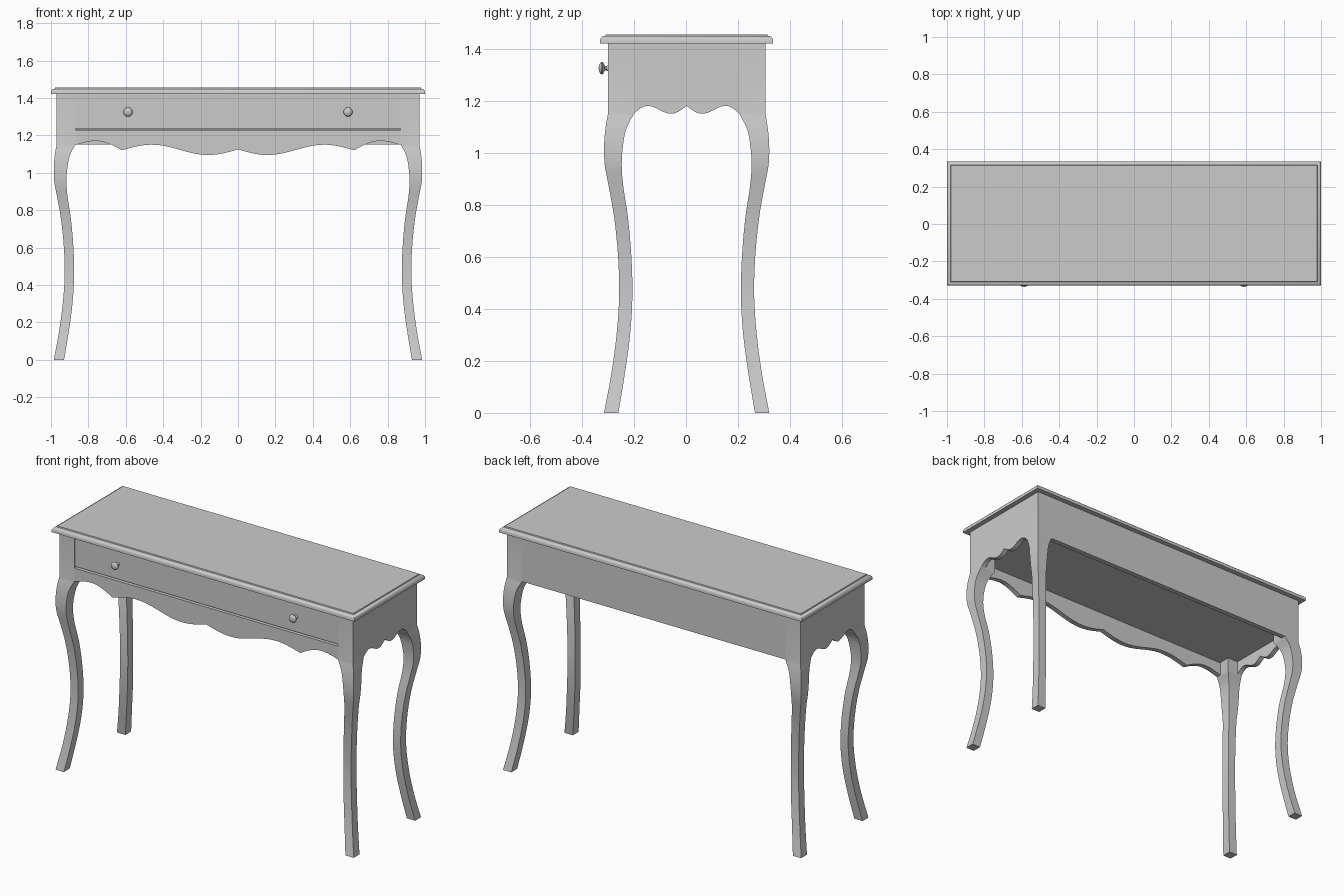
import bpy, bmesh, math
from mathutils import Vector

cube = bpy.data.objects.get("Cube")
if cube:
    bpy.data.objects.remove(cube, do_unlink=True)

grey = bpy.data.materials.new("plain grey")
grey.use_nodes = True
grey.diffuse_color = (0.6, 0.6, 0.6, 1)
grey.node_tree.nodes["Principled BSDF"].inputs["Base Color"].default_value = (0.6, 0.6, 0.6, 1)

YC = 0.0025            # depth centre of the carcass
HX, HY = 0.97, 0.3025  # carcass half width and half depth
POST = 0.1             # width of the corner posts
TOP = 1.42             # underside of the top
THICK = 0.03           # apron thickness


def finish(bm, name):
    bmesh.ops.recalc_face_normals(bm, faces=bm.faces)
    me = bpy.data.meshes.new(name)
    bm.to_mesh(me)
    bm.free()
    ob = bpy.data.objects.new(name, me)
    bpy.context.collection.objects.link(ob)
    me.materials.append(grey)
    bpy.ops.object.select_all(action='DESELECT')
    ob.select_set(True)
    bpy.context.view_layer.objects.active = ob
    bpy.ops.object.shade_smooth_by_angle(angle=math.radians(30))
    return ob


def loft(name, sections):
    """Skin a stack of rings that all have the same point count."""
    bm = bmesh.new()
    rings = [[bm.verts.new(p) for p in s] for s in sections]
    n = len(rings[0])
    for a, b in zip(rings, rings[1:]):
        for i in range(n):
            j = (i + 1) % n
            bm.faces.new((a[i], a[j], b[j], b[i]))
    bm.faces.new(rings[0])
    bm.faces.new(rings[-1])
    return finish(bm, name)


def rect(x0, x1, y0, y1, z):
    return [(x0, y0, z), (x1, y0, z), (x1, y1, z), (x0, y1, z)]


def box(name, x0, x1, y0, y1, z0, z1):
    return loft(name, [rect(x0, x1, y0, y1, z) for z in (z0, z1)])


def scallop(nodes, steps=10):
    """Half of a scalloped edge; each node is (offset, height, is_cusp)."""
    pts = []
    for (u0, z0, c0), (u1, z1, c1) in zip(nodes, nodes[1:]):
        for k in range(steps):
            t = k / steps
            if c0:
                s = math.sin(t * math.pi / 2)
            elif c1:
                s = 1 - math.cos(t * math.pi / 2)
            else:
                s = (1 - math.cos(t * math.pi)) / 2
            pts.append((u0 + (u1 - u0) * t, z0 + (z1 - z0) * s))
    pts.append(nodes[-1][:2])
    return pts


def apron(name, nodes, ztop, place, depth):
    """Board with a mirrored scalloped lower edge, extruded by depth."""
    half = scallop(nodes)
    end = half[-1][0]
    outline = [(-u, z) for u, z in reversed(half[1:])] + half + [(end, ztop), (-end, ztop)]
    bm = bmesh.new()
    face = bm.faces.new([bm.verts.new(place(u, z)) for u, z in outline])
    out = bmesh.ops.extrude_face_region(bm, geom=[face])
    moved = [v for v in out["geom"] if isinstance(v, bmesh.types.BMVert)]
    bmesh.ops.translate(bm, vec=Vector(depth), verts=moved)
    return finish(bm, name)


def smooth_rows(rows, steps=4):
    """Catmull-Rom interpolation through the rows."""
    res = []
    for i in range(len(rows) - 1):
        p = [Vector(rows[min(max(i + k, 0), len(rows) - 1)]) for k in (-1, 0, 1, 2)]
        for k in range(steps):
            t = k / steps
            res.append(0.5 * (2 * p[1] + (p[2] - p[0]) * t
                              + (2 * p[0] - 5 * p[1] + 4 * p[2] - p[3]) * t ** 2
                              + (3 * p[1] - p[0] - 3 * p[2] + p[3]) * t ** 3))
    return res + [Vector(rows[-1])]


# Top with a rounded edge and a small raised step
loft("table_top", [rect(i - 1, 1 - i, YC - 0.3325 + i, YC + 0.3325 - i, z) for z, i in (
    (TOP, 0), (1.435, 0), (1.441, 0.003), (1.446, 0.008), (1.449, 0.016),
    (1.449, 0.02), (1.455, 0.022))])

# Curved legs running up into the corner posts: height, outer x, inner x
leg_rows = smooth_rows([
    (0, 0.985, 0.93), (0.15, 0.957, 0.905), (0.3, 0.937, 0.885), (0.45, 0.927, 0.876),
    (0.6, 0.931, 0.88), (0.75, 0.946, 0.893), (0.87, 0.967, 0.911), (0.95, 0.982, 0.917),
    (1.02, 0.985, 0.913), (1.09, 0.98, 0.9), (1.15, HX, HX - POST)])
leg_rows.append(Vector((TOP, HX, HX - POST)))
for sx, side in ((1, "left"), (-1, "right")):
    for sy, end in ((-1, "front"), (1, "back")):
        shift = HX - HY
        loft(f"{end}_{side}_leg", [rect(sx * i, sx * o, YC + sy * (i - shift),
                                        YC + sy * (o - shift), z) for z, o, i in leg_rows])

# Front apron, side aprons and plain back
IX, IY = HX - POST, HY - POST
front_y = YC - HY
apron("front_apron", [(0, 1.125, True), (0.16, 1.095, False), (0.46, 1.15, False),
                      (0.62, 1.12, True), (0.76, 1.17, False), (IX, 1.148, True)],
      1.228, lambda u, z: (u, front_y, z), (0, THICK, 0))
for sx, side in ((1, "left"), (-1, "right")):
    apron(f"{side}_apron", [(0, 1.18, True), (0.06, 1.15, False), (0.15, 1.18, False),
                            (IY, 1.15, True)],
          TOP, lambda u, z: (sx * HX, YC + u, z), (-sx * THICK, 0, 0))
box("back_panel", -IX, IX, YC + HY - THICK, YC + HY, 1.15, TOP)

# Drawer: slightly recessed front and bottom board
box("drawer_front", -IX, IX, front_y + 0.006, front_y + THICK, 1.236, TOP)
box("drawer_bottom", THICK - HX, HX - THICK, front_y + 0.02, YC + HY - THICK, 1.23, 1.25)

# Turned knobs: distance in front of the drawer, radius
knob = [(-0.008, 0.012), (0.002, 0.011), (0.006, 0.008), (0.012, 0.009), (0.016, 0.017),
        (0.02, 0.023), (0.024, 0.024), (0.029, 0.021), (0.033, 0.014), (0.0355, 0.004)]
for sx, side in ((1, "left"), (-1, "right")):
    loft(f"{side}_knob", [[(sx * 0.588 + r * math.cos(a), front_y - d, 1.325 + r * math.sin(a))
                           for a in (math.tau * k / 24 for k in range(24))] for d, r in knob])
